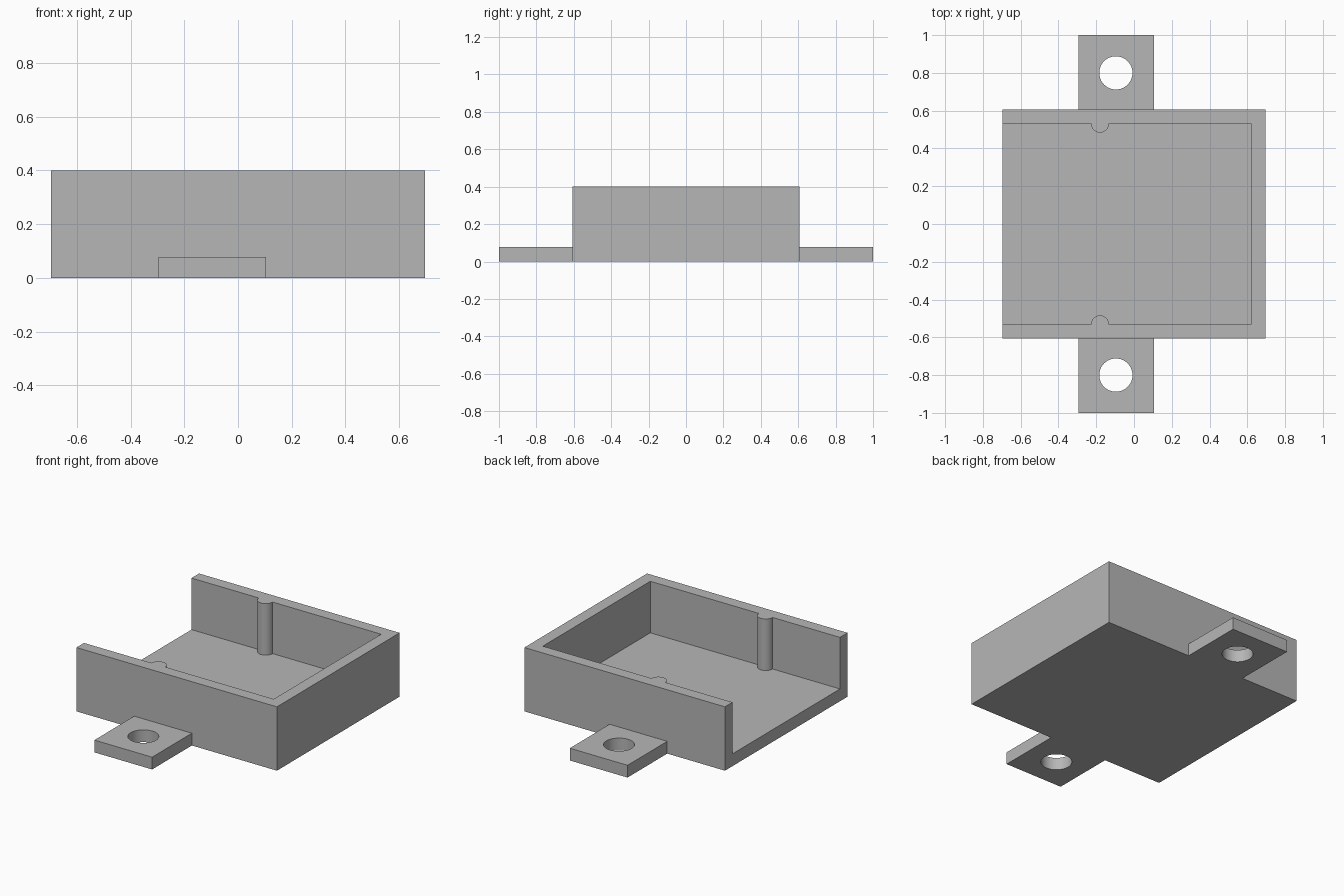
import bpy, bmesh, math

if "Cube" in bpy.data.objects:
    bpy.data.objects.remove(bpy.data.objects["Cube"])

WALL_X, WALL_Y, HEIGHT = 0.695, 0.607, 0.40   # outer half sizes and height of the tray
INNER_X, INNER_Y, FLOOR = 0.62, 0.532, 0.077  # cavity limits and plate thickness
TAB_X0, TAB_X1 = -0.295, 0.105
HOLE_X, HOLE_Y, HOLE_R = -0.096, 0.80, 0.088
PIN_X, PIN_R = -0.18, 0.048

grey = bpy.data.materials.new("grey plastic")
grey.diffuse_color = (0.47, 0.47, 0.47, 1)
grey.use_nodes = True
grey.node_tree.nodes["Principled BSDF"].inputs["Base Color"].default_value = grey.diffuse_color


def prism(name, points, z0, z1):
    """Extrude a flat outline from z0 up to z1."""
    bm = bmesh.new()
    face = bm.faces.new([bm.verts.new((x, y, z0)) for x, y in points])
    ext = bmesh.ops.extrude_face_region(bm, geom=[face])
    for v in ext["geom"]:
        if isinstance(v, bmesh.types.BMVert):
            v.co.z = z1
    bmesh.ops.recalc_face_normals(bm, faces=bm.faces)
    mesh = bpy.data.meshes.new(name)
    bm.to_mesh(mesh)
    bm.free()
    mesh.materials.append(grey)
    obj = bpy.data.objects.new(name, mesh)
    bpy.context.collection.objects.link(obj)
    return obj


def rect(x0, x1, y0, y1):
    return [(x0, y0), (x1, y0), (x1, y1), (x0, y1)]


def arc(cx, cy, r, a0, a1, n):
    return [(cx + r * math.cos(math.radians(a0 + (a1 - a0) * i / n)),
             cy + r * math.sin(math.radians(a0 + (a1 - a0) * i / n))) for i in range(n + 1)]


def combine(target, tool, operation):
    mod = target.modifiers.new(operation, "BOOLEAN")
    mod.operation, mod.object, mod.solver = operation, tool, "EXACT"
    bpy.context.view_layer.objects.active = target
    bpy.ops.object.modifier_apply(modifier=mod.name)
    bpy.data.objects.remove(tool)


# Tray block
tray = prism("tray", rect(-WALL_X, WALL_X, -WALL_Y, WALL_Y), 0, HEIGHT)

# Cavity open at the top and the left end, leaving a half-round pin on each side wall
cavity = [(-0.9, -INNER_Y)] + arc(PIN_X, -INNER_Y, PIN_R, 180, 0, 16)
cavity += [(INNER_X, -INNER_Y), (INNER_X, INNER_Y)]
cavity += arc(PIN_X, INNER_Y, PIN_R, 0, -180, 16) + [(-0.9, INNER_Y)]
combine(tray, prism("cavity_cutter", cavity, FLOOR, 0.6), "DIFFERENCE")

# Mounting tabs with screw holes
for s in (-1, 1):
    y0, y1 = sorted((s * 0.57, s * 1.0))
    combine(tray, prism("mounting_tab", rect(TAB_X0, TAB_X1, y0, y1), 0, FLOOR), "UNION")
    hole = arc(HOLE_X, s * HOLE_Y, HOLE_R, 0, 360, 40)[:-1]
    combine(tray, prism("hole_cutter", hole, -0.1, 0.2), "DIFFERENCE")

# Smooth the pins and holes, keep the corners sharp
bpy.ops.object.select_all(action="DESELECT")
tray.select_set(True)
bpy.context.view_layer.objects.active = tray
bpy.ops.object.shade_smooth_by_angle(angle=math.radians(30))
